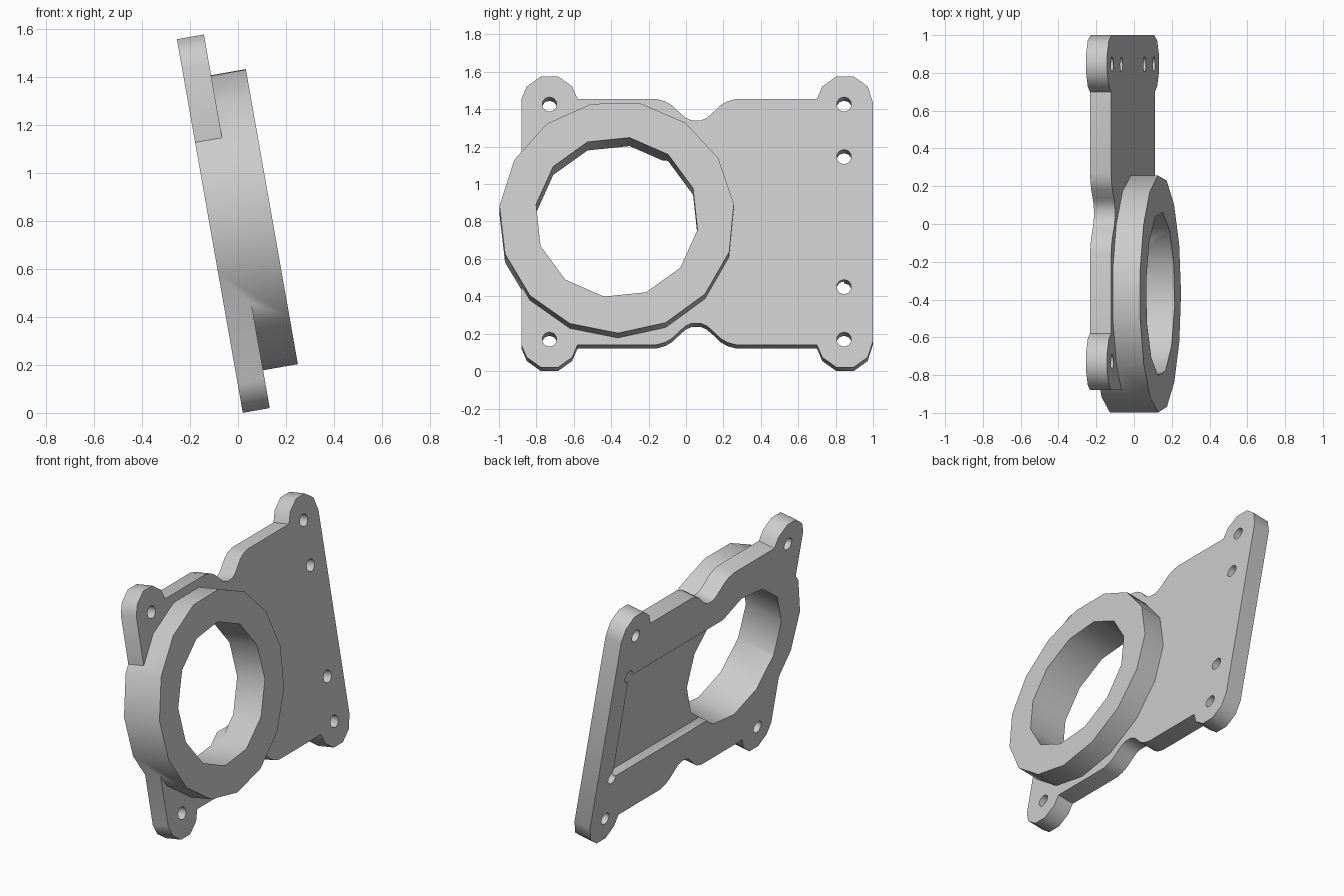
import bpy, bmesh, math
from mathutils import Matrix

cube = bpy.data.objects.get("Cube")
if cube:
    bpy.data.objects.remove(cube, do_unlink=True)

TILT = math.radians(10)
MID = 0.79            # half the plate height
PLATE, RING = 0.114, 0.261
RING_Y = -0.37
LOBES = (-0.73, 0.85)

grey = bpy.data.materials.new("light grey")
grey.use_nodes = True
colour = (0.6, 0.6, 0.6, 1)
grey.diffuse_color = colour
grey.node_tree.nodes["Principled BSDF"].inputs["Base Color"].default_value = colour


def prism(name, outline, x0, x1):
    """Extrude a (y, z) outline along x."""
    bm = bmesh.new()
    face = bm.faces.new([bm.verts.new((x0, y, z)) for y, z in outline])
    out = bmesh.ops.extrude_face_region(bm, geom=[face])
    for v in out["geom"]:
        if isinstance(v, bmesh.types.BMVert):
            v.co.x = x1
    bmesh.ops.recalc_face_normals(bm, faces=bm.faces)
    mesh = bpy.data.meshes.new(name)
    bm.to_mesh(mesh)
    bm.free()
    mesh.materials.append(grey)
    obj = bpy.data.objects.new(name, mesh)
    bpy.context.collection.objects.link(obj)
    return obj


def circle(y, z, r, sides, start):
    angles = [math.radians(start) + math.tau * i / sides for i in range(sides)]
    return [(y + r * math.cos(a), z + r * math.sin(a)) for a in angles]


def combine(target, other, operation):
    mod = target.modifiers.new(operation, "BOOLEAN")
    mod.operation, mod.object, mod.solver = operation, other, "EXACT"
    bpy.context.view_layer.objects.active = target
    bpy.ops.object.modifier_apply(modifier=mod.name)
    bpy.data.objects.remove(other, do_unlink=True)


# Plate outline: upper half with two lobes and a waist notch, then mirrored
def lobe(y):
    arc = circle(y, 2 * MID - 0.143, 0.15, 10, 0)[5::-1]
    return [(p, max(q, 1.458) if i == 5 else q) for i, (p, q) in enumerate(arc[::-1][::1])]


left, right = lobe(LOBES[0])[::1], lobe(LOBES[1])
left = left if left[0][0] < left[-1][0] else left[::-1]
right = right if right[0][0] < right[-1][0] else right[::-1]
left[-1] = (left[-1][0], 1.458)
right[0] = (right[0][0], 1.458)
half_notch = [(0.215, 0), (0.165, 0.014), (0.13, 0.035), (0.08, 0.083),
              (0.055, 0.104), (0.025, 0.117)]
notch = [(0.055 - w, 1.458 - d) for w, d in half_notch]
notch += [(0.055 + w, 1.458 - d) for w, d in reversed(half_notch)]
upper = left + notch + right
outline = upper + [(y, 2 * MID - z) for y, z in reversed(upper)]

bracket = prism("bracket_plate", outline, 0, PLATE)

# Raised ring with a through bore
combine(bracket, prism("ring", circle(RING_Y, MID, 0.63, 15, 6.5), 0, RING), "UNION")
combine(bracket, prism("bore", circle(RING_Y, MID, 0.437, 12, 21), -0.1, 0.4), "DIFFERENCE")

# Shallow channel on the back, open to the bore
channel = [(-0.3, MID - 0.353), (0.845, MID - 0.353), (0.845, MID + 0.353), (-0.3, MID + 0.353)]
combine(bracket, prism("channel", channel, -0.1, PLATE / 2), "DIFFERENCE")

# Screw holes
for y, offset in ((LOBES[0], 0.638), (LOBES[1] - 0.005, 0.638), (LOBES[1] - 0.005, 0.353)):
    for side in (-1, 1):
        hole = prism("hole", circle(y, MID + side * offset, 0.04, 10, 18), -0.1, 0.2)
        combine(bracket, hole, "DIFFERENCE")

# Lean the whole bracket back
bracket.data.transform(Matrix.Translation((0.02, 0, 0)) @ Matrix.Rotation(-TILT, 4, "Y"))
bpy.ops.object.select_all(action="DESELECT")
bracket.select_set(True)
bpy.context.view_layer.objects.active = bracket
bpy.ops.object.shade_smooth_by_angle(angle=math.radians(40))
